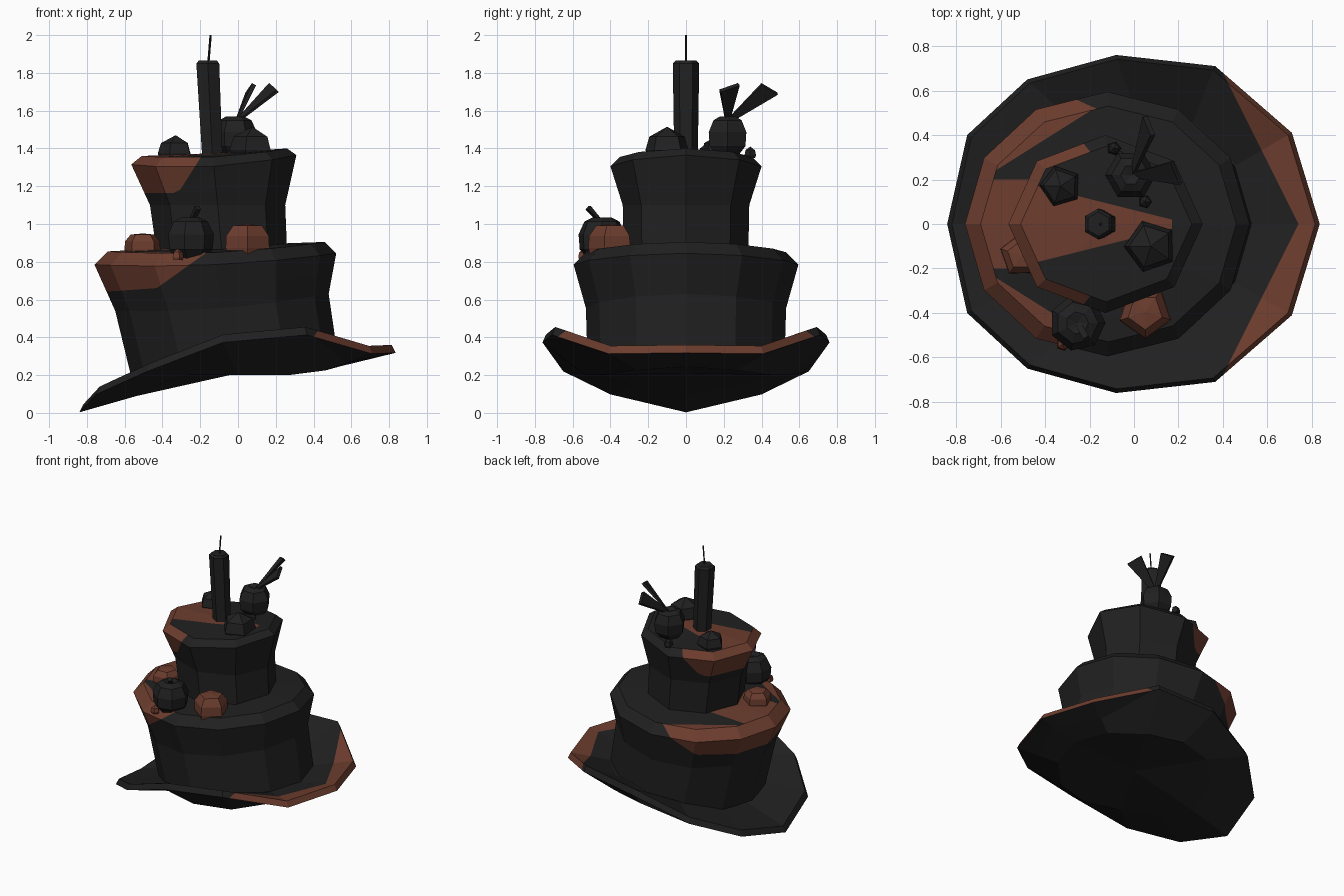
import bpy, bmesh, math
from mathutils import Vector

if "Cube" in bpy.data.objects:
    bpy.data.objects.remove(bpy.data.objects["Cube"])


def material(name, rgb):
    m = bpy.data.materials.new(name)
    m.diffuse_color = (*rgb, 1)
    m.use_nodes = True
    m.node_tree.nodes["Principled BSDF"].inputs["Base Color"].default_value = m.diffuse_color
    return m


DARK = material("dark chocolate", (0.0145, 0.0145, 0.0145))
BROWN = material("milk chocolate", (0.150, 0.046, 0.027))


def loft(name, rings, bottom=None, top=None, mats=(DARK,), cuts=(), rule=None):
    """Skin rings of points; close the ends with a fan to a centre point, or a flat cap."""
    bm = bmesh.new()
    loops = [[bm.verts.new(p) for p in ring] for ring in rings]
    n = len(loops[0])
    for a, b in zip(loops, loops[1:]):
        for i in range(n):
            j = (i + 1) % n
            bm.faces.new((a[i], a[j], b[j], b[i]))
    for loop, centre in ((loops[0], bottom), (loops[-1], top)):
        if centre is None:
            bm.faces.new(loop)
        else:
            c = bm.verts.new(centre)
            for i in range(n):
                bm.faces.new((loop[i], loop[(i + 1) % n], c))
    for co, no in cuts:
        bmesh.ops.bisect_plane(bm, geom=bm.verts[:] + bm.edges[:] + bm.faces[:],
                               plane_co=co, plane_no=no)
    bmesh.ops.recalc_face_normals(bm, faces=bm.faces)
    bm.normal_update()
    if rule:
        for f in bm.faces:
            f.material_index = int(rule(f.calc_center_median(), f.normal))
    me = bpy.data.meshes.new(name)
    bm.to_mesh(me)
    bm.free()
    for m in mats:
        me.materials.append(m)
    ob = bpy.data.objects.new(name, me)
    bpy.context.collection.objects.link(ob)
    return ob


def ring(n, cx, cy, z, rx, ry=None, tilt=0, bend=0, turn=0):
    pts = []
    for i in range(n):
        a = turn + 2 * math.pi * i / n
        c, s = math.cos(a), math.sin(a)
        pts.append((cx + rx * c, cy + (rx if ry is None else ry) * s,
                    z + tilt * c - bend * s * s))
    return pts


def mirrored(half):
    return half + [(x, -y, z) for x, y, z in half[-2:0:-1]]


def oval(r, heights):
    return mirrored([(r * math.cos(i * math.pi / 6), r * math.sin(i * math.pi / 6), z)
                     for i, z in enumerate(heights)])


# Curled brim, with a milk chocolate tip
outer = mirrored([(.835, 0, .36), (.71, .41, .355), (.365, .71, .455), (-.08, .76, .415),
                  (-.48, .65, .262), (-.75, .40, .14), (-.84, 0, .045)])
loft("brim",
     [oval(.535, [.245, .225, .20, .20, .20, .14, .09]),
      [(x, y, z - .042) for x, y, z in outer],
      [(x * .975, y * .975, z) for x, y, z in outer],
      oval(.53, [.305, .31, .315, .30, .26, .19, .14])],
     (0, 0, .21), (0, 0, .27), (DARK, BROWN),
     [((.74, 0, 0), (1, s * .5, 0)) for s in (1, -1)],
     lambda c, n: c.x + .5 * abs(c.y) > .74 and n.z > 0)


# Lower tier, with glaze running down the left side
def lower_glaze(c, n):
    if n.z > .93:
        return c.x < -.18 and (abs(c.y) < .2 or abs(c.y) > .33 + .63 * (c.x + .48))
    return c.z > .66 + .07 * (c.x + .44) and c.x < -.2 + 1.4 * (c.z - .825)


loft("lower_tier",
     [ring(12, -.015, 0, .23, .545, .52, .06),
      ring(12, -.085, 0, .585, .565, .53, .045, .03),
      ring(12, -.12, 0, .815, .64, .595, .03, .03),
      ring(12, -.115, 0, .88, .575, .53, .025, .03)],
     (0, 0, .24), (-.115, 0, .885), (DARK, BROWN),
     [((-.44, 0, .66), (-.07, 0, 1)), ((-.2, 0, .825), (1, 0, -1.4)),
      ((-.18, 0, 0), (1, 0, 0)),
      ((0, .2, 0), (0, 1, 0)), ((0, -.2, 0), (0, 1, 0)),
      ((-.48, .33, 0), (-.63, 1, 0)), ((-.48, -.33, 0), (.63, 1, 0))],
     lower_glaze)


# Upper tier, with glaze and a wedge of milk chocolate on the lid
def upper_glaze(c, n):
    if n.z > .93:
        return c.x < .17 and abs(c.y) < .02 + .25 * (.17 - c.x)
    return (c.z > 1.165 and (c.x + .18) * .19 - (c.z - 1.38) * .12 < 0
            and c.z > 1.165 + .5 * (c.x + .34))


loft("upper_tier",
     [ring(8, -.085, 0, .85, .345, .33),
      ring(8, -.108, 0, 1.10, .358, .335),
      ring(8, -.128, 0, 1.34, .437, .40, .025, .035),
      ring(8, -.125, 0, 1.38, .385, .35, .02, .025)],
     None, (-.125, 0, 1.375), (DARK, BROWN),
     [((0, 0, 1.165), (0, 0, 1)), ((-.18, 0, 1.38), (.19, 0, -.12)),
      ((-.34, 0, 1.165), (-.5, 0, 1)), ((.17, 0, 0), (1, 0, 0)),
      ((.17, .02, 0), (.25, 1, 0)), ((.17, -.02, 0), (-.25, 1, 0))],
     upper_glaze)

# Candle and wick
t = math.pi / 2
loft("candle", [ring(6, -.135, 0, 1.34, .062, turn=t), ring(6, -.16, 0, 1.85, .07, turn=t),
                ring(6, -.16, 0, 1.865, .055, turn=t)])
loft("wick", [ring(4, -.157, 0, 1.85, .006), ring(4, -.145, 0, 2.0, .006)])


# Domed berries and chunks: (radius share, height share) profiles with a pointed top
DOME = [(.85, 0), (1, .25), (.82, .68)]
CHUNK = [(.9, 0), (1, .3), (.97, .65), (.66, .95)]


def berry(name, x, y, z, r, h, mat, turn, profile=DOME):
    loft(name, [ring(5, x, y, z + h * b, r * a, turn=turn) for a, b in profile],
         None, (x, y, z + h), (mat,))


berry("berry_left", -.33, .17, 1.34, .095, .13, DARK, .6)
berry("berry_right", .075, -.10, 1.35, .12, .165, DARK, 1.9)
berry("chunk_front", .05, -.395, .82, .122, .18, BROWN, .95, CHUNK)
berry("chunk_left", -.505, -.14, .83, .1, .12, BROWN, 1.6, CHUNK)


# Round fruit with a dimpled top
def fruit(name, x, y, z, r, h, n):
    prof = [(.55, 0), (.95, .25), (1, .6), (.75, .9), (.4, 1)]
    loft(name, [ring(n, x, y, z + h * b, r * a) for a, b in prof],
         None, (x, y, z + h * .93))


fruit("fruit_back", -.015, .22, 1.36, .115, .21, 6)
fruit("fruit_front", -.255, -.445, .81, .127, .225, 7)


# Flared leaves and a stem, each between a base point and two tip corners
def blade(name, base, tip_a, tip_b, width, thick):
    base, a, b = Vector(base), Vector(tip_a), Vector(tip_b)
    side = (b - a).normalized()
    up = side.cross((a + b) / 2 - base).normalized()
    ends = []
    for p, q, th in ((base - side * width, base + side * width, thick * .5), (a, b, thick)):
        o = up * th / 2
        ends.append([p - o, q - o, q + o, p + o])
    loft(name, ends)


blade("leaf_right", (-.01, .22, 1.54), (.21, .18, 1.705), (.17, .28, 1.74), .01, .02)
blade("leaf_back", (-.01, .22, 1.54), (.05, .485, 1.69), (.085, .40, 1.74), .01, .025)
blade("stem", (-.255, -.44, 1.0), (-.225, -.525, 1.085), (-.20, -.51, 1.085), .012, .025)

# Crumbs
for name, x, y, z, m in (("crumb_back", -.09, .34, 1.35, DARK),
                         ("crumb_middle", .05, .10, 1.36, DARK),
                         ("crumb_front", -.32, -.54, .81, BROWN)):
    berry(name, x, y, z, .032, .06, m, 0)
